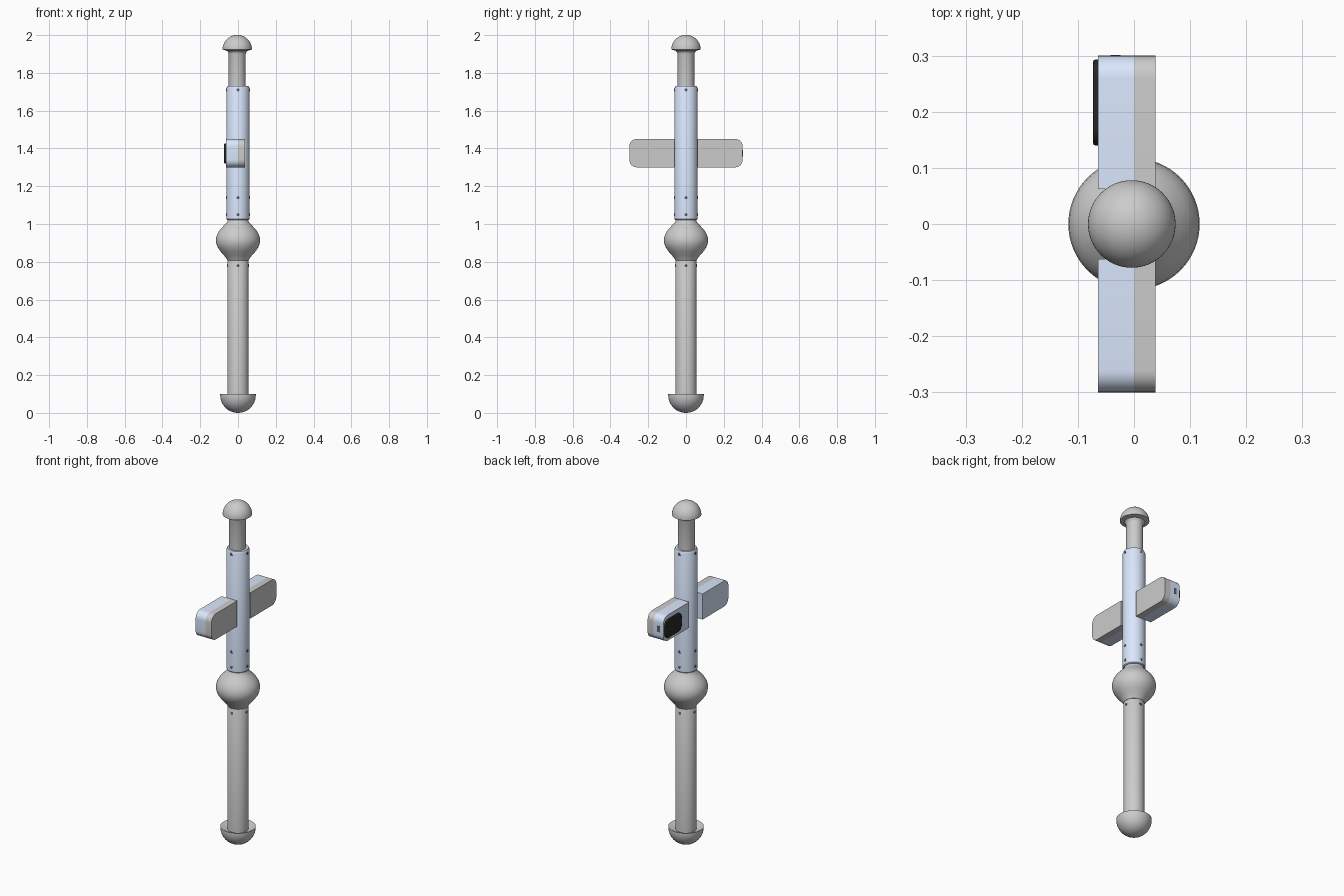
import bpy, bmesh
from math import pi, cos, sin, radians
from mathutils import Matrix

if "Cube" in bpy.data.objects:
    bpy.data.objects.remove(bpy.data.objects["Cube"])


def material(name, rgb):
    m = bpy.data.materials.new(name)
    m.diffuse_color = (*rgb, 1)
    m.use_nodes = True
    m.node_tree.nodes["Principled BSDF"].inputs["Base Color"].default_value = m.diffuse_color
    return m


BLUE = material("blue_grey", (0.70, 0.80, 0.98))
BLACK = material("black", (0.02, 0.02, 0.02))
DARK = material("dark_slate", (0.10, 0.12, 0.16))


def finish(name, bm, mat=None, angle=35):
    bmesh.ops.recalc_face_normals(bm, faces=bm.faces)
    me = bpy.data.meshes.new(name)
    bm.to_mesh(me)
    bm.free()
    ob = bpy.data.objects.new(name, me)
    bpy.context.collection.objects.link(ob)
    if mat:
        me.materials.append(mat)
    bpy.ops.object.select_all(action='DESELECT')
    ob.select_set(True)
    bpy.context.view_layer.objects.active = ob
    bpy.ops.object.shade_smooth_by_angle(angle=radians(angle))
    return ob


def lathe(name, profile, mat=None, cx=0.0, n=64):
    """Revolve (radius, z) points around a vertical axis at x = cx."""
    bm = bmesh.new()
    verts = [bm.verts.new((r, 0, z)) for r, z in profile]
    edges = [bm.edges.new(p) for p in zip(verts, verts[1:])]
    bmesh.ops.spin(bm, geom=verts + edges, axis=(0, 0, 1), cent=(0, 0, 0),
                   angle=2 * pi, steps=n, use_duplicate=False)
    bmesh.ops.remove_doubles(bm, verts=bm.verts, dist=1e-5)
    bmesh.ops.translate(bm, verts=bm.verts, vec=(cx, 0, 0))
    return finish(name, bm, mat)


def arc(cy, cz, r, a0, a1, n=8):
    return [(cy + r * cos(radians(a0 + (a1 - a0) * i / n)),
             cz + r * sin(radians(a0 + (a1 - a0) * i / n))) for i in range(n + 1)]


def prism(name, outline, x0, x1, mat=None):
    """Extrude a (y, z) outline along x."""
    bm = bmesh.new()
    face = bm.faces.new([bm.verts.new((x0, y, z)) for y, z in outline])
    ext = bmesh.ops.extrude_face_region(bm, geom=[face])
    moved = [v for v in ext["geom"] if isinstance(v, bmesh.types.BMVert)]
    bmesh.ops.translate(bm, verts=moved, vec=(x1 - x0, 0, 0))
    return finish(name, bm, mat)


def rounded(y0, y1, z0, z1, r):
    return (arc(y1 - r, z0 + r, r, -90, 0) + arc(y1 - r, z1 - r, r, 0, 90)
            + arc(y0 + r, z1 - r, r, 90, 180) + arc(y0 + r, z0 + r, r, 180, 270))


# Domed foot with a recessed top
lathe("foot_dome", arc(0, 0.094, 0.094, -90, 0, 20)
      + [(0.094, 0.1), (0.088, 0.1), (0.06, 0.085), (0, 0.085)])

# Lower shaft
lathe("lower_shaft", [(0, 0.08), (0.056, 0.08), (0.056, 0.805), (0.052, 0.812), (0, 0.812)])

# Bulb between the shafts
lathe("middle_bulb", [(0, 0.805), (0.056, 0.808), (0.062, 0.818), (0.074, 0.834),
                      (0.092, 0.854), (0.106, 0.874), (0.114, 0.893), (0.117, 0.912),
                      (0.115, 0.93), (0.109, 0.948), (0.098, 0.966), (0.083, 0.983),
                      (0.07, 0.997), (0.06, 1.008), (0.054, 1.02), (0.052, 1.04), (0, 1.04)])

# Upper sleeve with a chamfered rim
lathe("upper_sleeve", [(0, 1.022), (0.058, 1.022), (0.0615, 1.026), (0.0615, 1.717),
                       (0.056, 1.73), (0, 1.73)], BLUE)

# Top rod and its mushroom cap
lathe("top_rod", [(0, 1.72), (0.045, 1.72), (0.045, 1.90), (0.048, 1.91),
                  (0.055, 1.917), (0, 1.93)], cx=-0.004)
lathe("top_cap", [(0, 1.917), (0.055, 1.917), (0.075, 1.923)]
      + arc(0, 1.923, 0.078, 0, 90, 20), cx=-0.004)

# Crossbar arms: blue back half and grey front half, rounded outer ends
for side, label in ((1, "rear"), (-1, "front")):
    outline = [(0.062, 1.30)] + arc(0.26, 1.34, 0.04, -90, 0) \
        + arc(0.26, 1.41, 0.04, 0, 90) + [(0.062, 1.45)]
    outline = [(y * side, z) for y, z in outline]
    prism(label + "_arm_shell", outline, -0.064, 0, BLUE)
    prism(label + "_arm_cover", outline, 0, 0.038)

# Black display panel and end socket on the rear arm
panel = prism("display_panel", rounded(0.14, 0.293, 1.319, 1.427, 0.033), -0.073, -0.06, BLACK)
bevel = panel.modifiers.new("edge", 'BEVEL')
bevel.width, bevel.segments, bevel.limit_method = 0.004, 2, 'ANGLE'
prism("end_socket", [(0.29, 1.357), (0.3008, 1.357), (0.3008, 1.393), (0.29, 1.393)],
      -0.042, -0.024, DARK)


# Small screws around the shafts and on the socket end
def screw(name, pos, rot, r=0.008):
    bm = bmesh.new()
    bmesh.ops.create_cone(bm, cap_ends=True, segments=16, radius1=r, radius2=r, depth=0.008,
                          matrix=Matrix.Translation(pos) @ rot)
    finish(name, bm, DARK)


for z, r in ((0.78, 0.056), (1.05, 0.0615), (1.14, 0.0615), (1.71, 0.0615)):
    for k in range(4):
        a = k * pi / 2
        rot = Matrix.Rotation(a, 4, 'Z') @ Matrix.Rotation(pi / 2, 4, 'Y')
        d = r - 0.003
        screw("shaft_screw", (d * cos(a), d * sin(a), z), rot)
